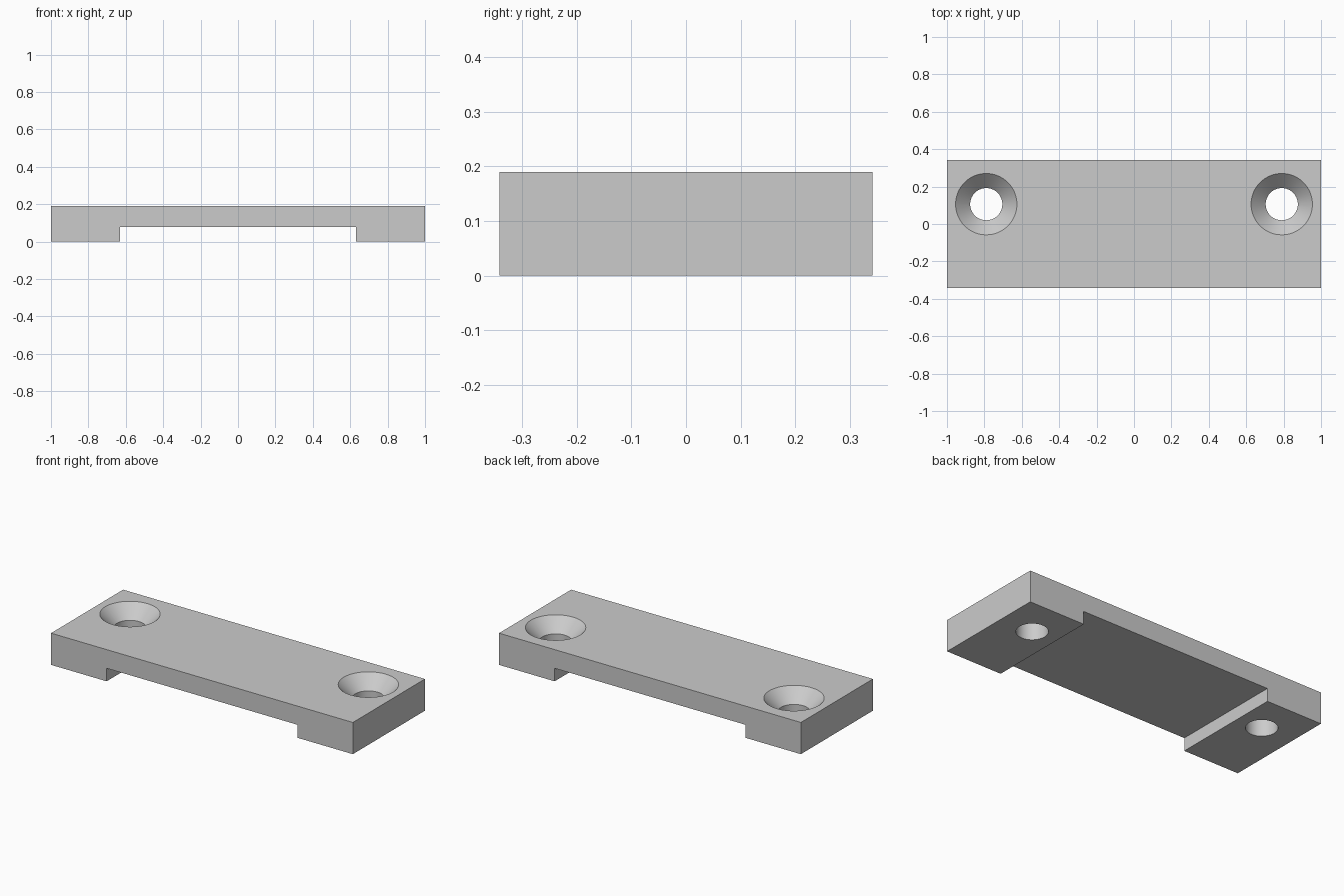
import bpy
import bmesh
import math

cube = bpy.data.objects.get("Cube")
if cube:
    bpy.data.objects.remove(cube, do_unlink=True)

HALF_DEPTH, HEIGHT = 0.341, 0.19
FOOT_X, RECESS = 0.632, 0.078
HOLE_X, HOLE_Y = 0.79, 0.106
HOLE_R, SINK_R = 0.086, 0.164
SEGMENTS = 64

grey = bpy.data.materials.new("light_grey")
grey.use_nodes = True
colour = (0.6, 0.6, 0.6, 1)
grey.diffuse_color = colour
grey.node_tree.nodes["Principled BSDF"].inputs["Base Color"].default_value = colour


def add_object(name, bm):
    bmesh.ops.recalc_face_normals(bm, faces=bm.faces)
    mesh = bpy.data.meshes.new(name)
    bm.to_mesh(mesh)
    bm.free()
    mesh.materials.append(grey)
    obj = bpy.data.objects.new(name, mesh)
    bpy.context.collection.objects.link(obj)
    return obj


# Plate: bridge-shaped profile extruded front to back
half = [(1, HEIGHT), (1, 0), (FOOT_X, 0), (FOOT_X, RECESS)]
profile = half + [(-x, z) for x, z in reversed(half)]
bm = bmesh.new()
face = bm.faces.new([bm.verts.new((x, -HALF_DEPTH, z)) for x, z in profile])
extruded = bmesh.ops.extrude_face_region(bm, geom=[face])["geom"]
back = [v for v in extruded if isinstance(v, bmesh.types.BMVert)]
bmesh.ops.translate(bm, verts=back, vec=(0, 2 * HALF_DEPTH, 0))
plate = add_object("mounting_plate", bm)


# Countersunk screw holes: straight bore opening into a 45 degree cone
def countersink_cutter(name, x):
    extra = 0.05
    rings = [(HOLE_R, -extra), (HOLE_R, HEIGHT - (SINK_R - HOLE_R)),
             (SINK_R + extra, HEIGHT + extra)]
    bm = bmesh.new()
    loops = []
    for r, z in rings:
        angles = [math.tau * i / SEGMENTS for i in range(SEGMENTS)]
        loops.append([bm.verts.new((x + r * math.cos(a), HOLE_Y + r * math.sin(a), z))
                      for a in angles])
    for low, high in zip(loops, loops[1:]):
        for i in range(SEGMENTS):
            j = (i + 1) % SEGMENTS
            bm.faces.new((low[i], low[j], high[j], high[i]))
    bm.faces.new(loops[0])
    bm.faces.new(loops[-1])
    return add_object(name, bm)


for side, x in (("left", HOLE_X), ("right", -HOLE_X)):
    cutter = countersink_cutter(side + "_hole_cutter", x)
    cutter.hide_render = True
    cutter.hide_set(True)
    cut = plate.modifiers.new(side + "_screw_hole", 'BOOLEAN')
    cut.operation = 'DIFFERENCE'
    cut.solver = 'EXACT'
    cut.object = cutter

# Apply the cuts, then smooth the hole walls and keep the edges crisp
bpy.ops.object.select_all(action='DESELECT')
bpy.context.view_layer.objects.active = plate
plate.select_set(True)
for name in [m.name for m in plate.modifiers]:
    bpy.ops.object.modifier_apply(modifier=name)
for obj in [o for o in bpy.data.objects if o.name.endswith("_hole_cutter")]:
    bpy.data.objects.remove(obj, do_unlink=True)
bpy.ops.object.shade_smooth_by_angle(angle=math.radians(30))
